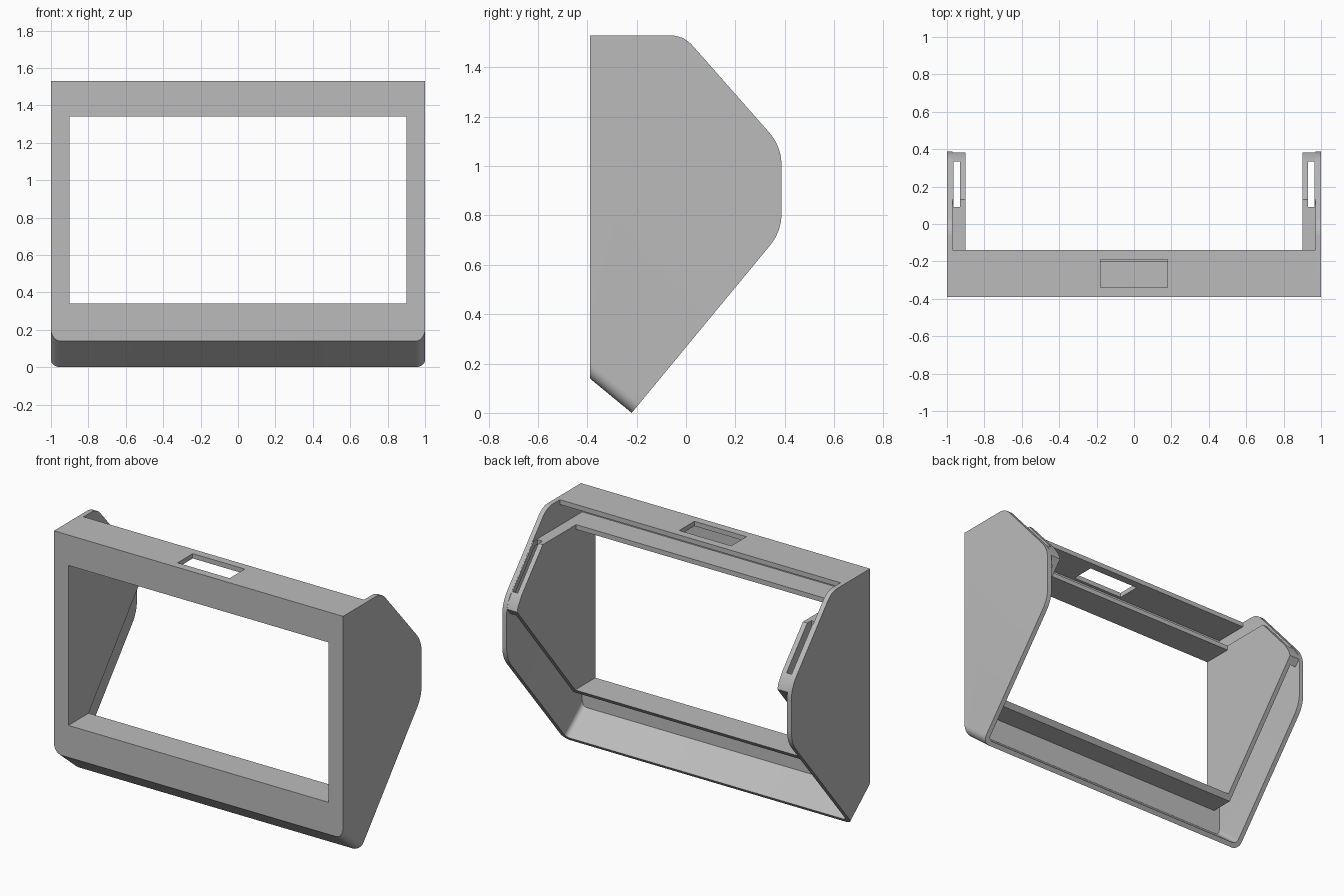
import bpy
import bmesh
import math
from mathutils import Vector

if "Cube" in bpy.data.objects:
    bpy.data.objects.remove(bpy.data.objects["Cube"])

# One grey plastic for the whole frame
grey = bpy.data.materials.new("grey_plastic")
grey.use_nodes = True
COLOUR = (0.5, 0.5, 0.5, 1)
grey.diffuse_color = COLOUR
grey.node_tree.nodes["Principled BSDF"].inputs["Base Color"].default_value = COLOUR

WALL = 0.03      # wall thickness
INNER = 0.97     # inner face of the outer side walls
OPEN = 0.90      # half width of the window


def rounded(before, corner, after, radius, steps=8):
    """Points of an arc that rounds off a profile corner."""
    c = Vector(corner)
    a = (Vector(before) - c).normalized()
    b = (Vector(after) - c).normalized()
    half = a.angle(b) / 2
    centre = c + (a + b).normalized() * radius / math.sin(half)
    reach = radius / math.tan(half)
    start, end = c + a * reach - centre, c + b * reach - centre
    return [tuple(centre + start.lerp(end, i / steps).normalized() * radius)
            for i in range(steps + 1)]


def prism(name, profile, x0, x1, chamfer_round=0):
    """Extrude a (y, z) profile along x; optionally round the ends of its first side."""
    bm = bmesh.new()
    low = [bm.verts.new((x0, y, z)) for y, z in profile]
    high = [bm.verts.new((x1, y, z)) for y, z in profile]
    bm.faces.new(low)
    bm.faces.new(high[::-1])
    n = len(profile)
    for i in range(n):
        j = (i + 1) % n
        bm.faces.new((low[i], high[i], high[j], low[j]))
    bmesh.ops.recalc_face_normals(bm, faces=bm.faces)
    if chamfer_round:
        edges = [bm.edges.get((ring[0], ring[1])) for ring in (low, high)]
        bmesh.ops.bevel(bm, geom=edges, offset=chamfer_round, segments=7,
                        profile=0.5, affect='EDGES')
    mesh = bpy.data.meshes.new(name)
    bm.to_mesh(mesh)
    bm.free()
    mesh.materials.append(grey)
    obj = bpy.data.objects.new(name, mesh)
    bpy.context.collection.objects.link(obj)
    return obj


def box(name, x, y, z):
    return prism(name, [(y[0], z[0]), (y[1], z[0]), (y[1], z[1]), (y[0], z[1])], *x)


def cut(obj, *cutters):
    """Subtract the cutters, then remove them."""
    for c in cutters:
        c.hide_render = True
        mod = obj.modifiers.new("cut", 'BOOLEAN')
        mod.operation = 'DIFFERENCE'
        mod.solver = 'EXACT'
        mod.object = c
    bpy.context.view_layer.update()
    graph = bpy.context.evaluated_depsgraph_get()
    mesh = bpy.data.meshes.new_from_object(obj.evaluated_get(graph))
    obj.modifiers.clear()
    obj.data = mesh
    for c in cutters:
        bpy.data.objects.remove(c)


# Outer shell: side outline with rounded rear corners
toe, chin = (-0.22, 0.0), (-0.39, 0.14)
brow, top = (-0.39, 1.53), (-0.01, 1.53)
rear_top, rear_low = (0.387, 1.08), (0.387, 0.735)
outline = [chin, toe]
outline += rounded(toe, rear_low, rear_top, 0.2)
outline += rounded(rear_low, rear_top, top, 0.2)
outline += rounded(rear_top, top, brow, 0.12)
outline += [brow]
shell = prism("outer_shell", outline, -1, 1, 0.05)

# Hollow it from behind, leaving front, top, chamfered bottom and sides
hollow = prism("hollow", [(-0.36, 0.154), (0.2, -0.307), (1, -0.307), (1, 2),
                          (-0.14, 2), (-0.14, 1.5), (-0.36, 1.5)],
               -INNER, INNER, 0.03)
window = box("window", (-OPEN, OPEN), (-0.6, -0.3), (0.34, 1.34))
button_slot = box("button_slot", (-0.18, 0.18), (-0.34, -0.19), (1.4, 1.7))
cut(shell, hollow, window, button_slot)

# Window liner: sill and lintel
prism("window_sill", [(-0.37, 0.31), (-0.215, 0.31), (-0.19, 0.34), (-0.37, 0.34)],
      -OPEN - WALL, OPEN + WALL)
box("window_lintel", (-OPEN - WALL, OPEN + WALL), (-0.37, -0.2), (1.34, 1.37))

# Inner side walls and the slotted ledges that join them to the shell
ridge = [(0.383, 1.045), (0.372, 1.08), (0.335, 1.138), (0.13, 1.37), (-0.37, 1.37)]
wall_profile = [(-0.37, 0.31), (-0.215, 0.31)] + ridge
ledge_profile = ridge + [(-0.37, 1.34), (0.115, 1.34), (0.3, 1.13),
                         (0.34, 1.06), (0.35, 1.005)]
for side, s in (("left", 1), ("right", -1)):
    prism(side + "_inner_wall", wall_profile, s * OPEN, s * (OPEN + WALL))
    ledge = prism(side + "_slotted_ledge", ledge_profile, s * OPEN, s * INNER)
    wall = bpy.data.objects[side + "_inner_wall"]
    slot = box("slot", (s * 0.93, s * 0.965), (0.09, 0.335), (0.9, 1.6))
    cut(ledge, slot)

# Smooth the rounded corners, keep the rest crisp
bpy.ops.object.select_all(action='DESELECT')
for obj in bpy.context.collection.objects:
    if obj.type == 'MESH' and grey.name in obj.data.materials:
        obj.select_set(True)
        bpy.context.view_layer.objects.active = obj
bpy.ops.object.shade_smooth_by_angle(angle=math.radians(25))
